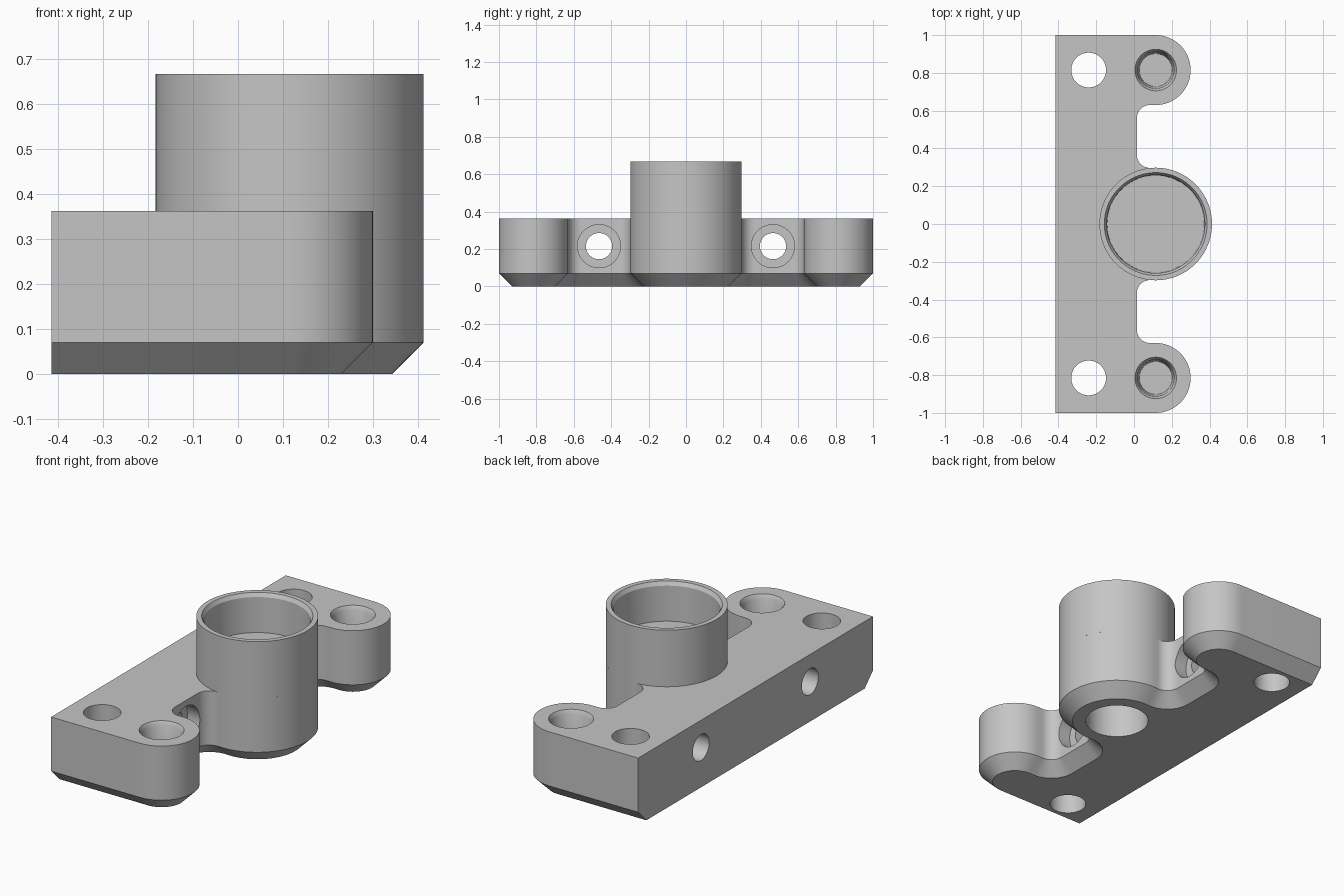
import bpy, bmesh
from math import sin, cos, pi, atan2, sqrt
from mathutils import Matrix, Vector

cube = bpy.data.objects.get("Cube")
if cube:
    bpy.data.objects.remove(cube, do_unlink=True)

# Main dimensions
BACK, WALL, CENTRE = -0.415, 0.015, 0.115
BASE_H, TOWER_H, CHAMFER = 0.362, 0.667, 0.07
TOWER_R, EAR_R, EAR_Y, FILLET = 0.298, 0.185, 0.815, 0.07

grey = bpy.data.materials.new("matte_grey")
grey.use_nodes = True
grey.diffuse_color = (0.56, 0.56, 0.56, 1)
shader = grey.node_tree.nodes["Principled BSDF"]
shader.inputs["Base Color"].default_value = grey.diffuse_color
shader.inputs["Roughness"].default_value = 0.6


def make_object(name, bm):
    bmesh.ops.remove_doubles(bm, verts=bm.verts, dist=1e-5)
    bmesh.ops.recalc_face_normals(bm, faces=bm.faces)
    mesh = bpy.data.meshes.new(name)
    bm.to_mesh(mesh)
    bm.free()
    mesh.materials.append(grey)
    obj = bpy.data.objects.new(name, mesh)
    bpy.context.collection.objects.link(obj)
    return obj


def bridge(bm, lower, upper):
    for i in range(len(lower)):
        j = (i + 1) % len(lower)
        bm.faces.new((lower[i], lower[j], upper[j], upper[i]))


def lathe(name, profile, place, along_x=False, steps=64):
    """Turn a (radius, height) profile about z, or about x if asked."""
    bm = bmesh.new()
    rings = [[bm.verts.new((r * cos(2 * pi * i / steps), r * sin(2 * pi * i / steps), z))
              for i in range(steps)] for r, z in profile]
    for lower, upper in zip(rings, rings[1:]):
        bridge(bm, lower, upper)
    bmesh.ops.dissolve_degenerate(bm, dist=1e-5, edges=bm.edges)
    turn = Matrix.Rotation(pi / 2, 4, "Y") if along_x else Matrix()
    bm.transform(Matrix.Translation(place) @ turn)
    return make_object(name, bm)


def arc(x, y, r, start, end, steps):
    angles = [start + (end - start) * i / steps for i in range(steps + 1)]
    return [(x + r * cos(a), y + r * sin(a)) for a in angles]


def outline(inset):
    """Plan of the base, drawn inset everywhere but on the flat back."""
    fx = WALL + FILLET
    fy = sqrt((TOWER_R + FILLET) ** 2 - (fx - CENTRE) ** 2)
    touch = atan2(fy, fx - CENTRE)
    half = arc(CENTRE, 0, TOWER_R - inset, 0, touch, 24)
    half += arc(fx, fy, FILLET + inset, touch - pi, -pi, 10)
    half += arc(fx, EAR_Y - EAR_R - FILLET, FILLET + inset, pi, pi / 2, 10)
    half += arc(CENTRE, EAR_Y, EAR_R - inset, -pi / 2, pi / 2, 32)
    half.append((BACK, EAR_Y + EAR_R - inset))
    return half + [(x, -y) for x, y in reversed(half[1:])]


# Base plate with chamfered bottom edge
bm = bmesh.new()
rings = [[bm.verts.new((x, y, z)) for x, y in outline(d)]
         for d, z in ((CHAMFER, 0), (0, CHAMFER), (0, BASE_H))]
for lower, upper in zip(rings, rings[1:]):
    bridge(bm, lower, upper)
bm.faces.new(rings[0])
bm.faces.new(rings[-1])
base = make_object("base_plate", bm)

# Hole cutters
cutters = [lathe("bottom_bore", [(0, -0.1), (0.16, -0.1), (0.16, 0.3), (0, 0.3)],
                 (CENTRE, 0, 0))]
for side in (-1, 1):
    cutters.append(lathe("bolt_hole", [(0, -0.1), (0.092, -0.1), (0.092, 0.5), (0, 0.5)],
                         (-0.24, side * EAR_Y, 0)))
    cutters.append(lathe("ear_pocket",
                         [(0, -0.25), (0.087, -0.25), (0.097, -0.022), (0.11, 0), (0.11, 0.1), (0, 0.1)],
                         (CENTRE, side * EAR_Y, BASE_H)))
    cutters.append(lathe("cross_hole",
                         [(0, -0.6), (0.07, -0.6), (0.07, -0.07), (0.115, -0.07), (0.115, 0.06), (0, 0.06)],
                         (WALL, side * 0.465, 0.215), along_x=True))

bpy.context.view_layer.objects.active = base
for cutter in cutters:
    mod = base.modifiers.new(cutter.name, "BOOLEAN")
    mod.operation, mod.solver, mod.object = "DIFFERENCE", "EXACT", cutter
    bpy.ops.object.modifier_apply(modifier=mod.name)
    bpy.data.objects.remove(cutter, do_unlink=True)

# Round cup standing on the base
rise = TOWER_H - BASE_H
tower = lathe("round_cup",
              [(TOWER_R, 0), (TOWER_R, rise), (0.272, rise), (0.26, rise - 0.02),
               (0.257, rise - 0.21), (0, rise - 0.21)],
              (CENTRE, 0, BASE_H), steps=96)

# Smooth round walls, sharp edges
bpy.ops.object.select_all(action="DESELECT")
for obj in (base, tower):
    obj.select_set(True)
bpy.context.view_layer.objects.active = base
bpy.ops.object.shade_smooth_by_angle(angle=0.5)
